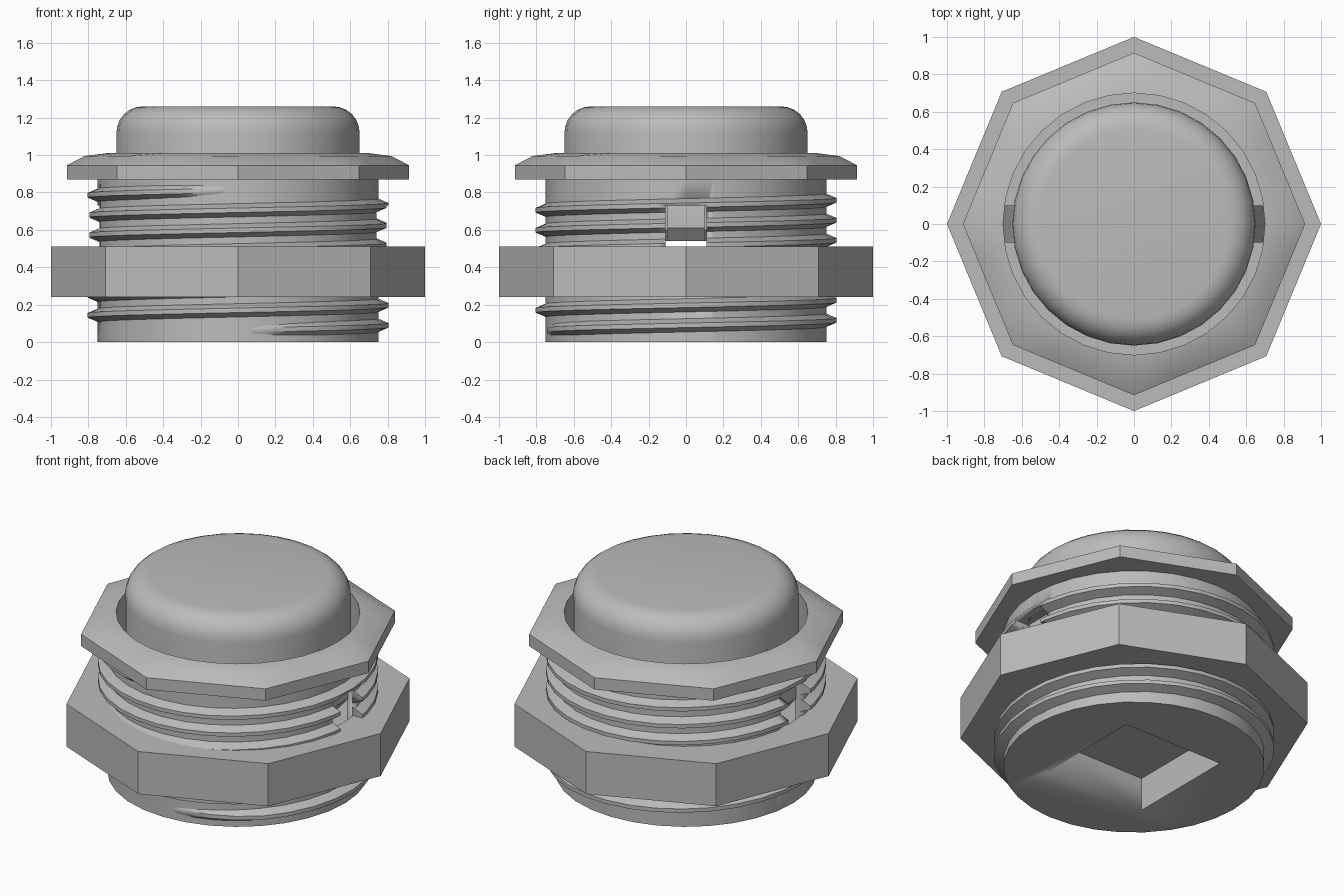
import bpy, bmesh, math
from mathutils import Vector

if "Cube" in bpy.data.objects:
    bpy.data.objects.remove(bpy.data.objects["Cube"])

N = 32
mat = bpy.data.materials.new("plain grey")
mat.diffuse_color = (0.5, 0.5, 0.5, 1)
mat.use_nodes = True
mat.node_tree.nodes["Principled BSDF"].inputs["Base Color"].default_value = mat.diffuse_color


def finish(name, bm, angle=35):
    bmesh.ops.recalc_face_normals(bm, faces=bm.faces[:])
    me = bpy.data.meshes.new(name)
    bm.to_mesh(me)
    bm.free()
    me.materials.append(mat)
    ob = bpy.data.objects.new(name, me)
    bpy.context.collection.objects.link(ob)
    bpy.ops.object.select_all(action='DESELECT')
    ob.select_set(True)
    bpy.context.view_layer.objects.active = ob
    bpy.ops.object.shade_smooth_by_angle(angle=math.radians(angle))
    return ob


def ring_points(r, z, octagon):
    pts = []
    for i in range(N):
        a = 2 * math.pi * i / N
        k = r
        if octagon:
            off = a % (math.pi / 4) - math.pi / 8
            k = r * math.cos(math.pi / 8) / math.cos(off)
        pts.append((k * math.cos(a), k * math.sin(a), z))
    return pts


def loft(name, rings, closed=False, angle=35):
    """rings: (radius, z, is_octagon); closed joins last to first, else ends are capped"""
    bm = bmesh.new()
    vs = [[bm.verts.new(p) for p in ring_points(*r)] for r in rings]
    for k in range(len(vs) if closed else len(vs) - 1):
        a, b = vs[k], vs[(k + 1) % len(vs)]
        for i in range(N):
            j = (i + 1) % N
            bm.faces.new((a[i], a[j], b[j], b[i]))
    if not closed:
        bm.faces.new(vs[0])
        bm.faces.new(vs[-1])
    return finish(name, bm, angle)


def box(name, size, loc):
    bm = bmesh.new()
    bmesh.ops.create_cube(bm, size=1)
    for v in bm.verts:
        v.co = Vector([v.co[i] * size[i] + loc[i] for i in range(3)])
    ob = finish(name, bm)
    ob.hide_render = True
    return ob


def cut(ob, cutter):
    m = ob.modifiers.new("cut", 'BOOLEAN')
    m.operation = 'DIFFERENCE'
    m.solver = 'EXACT'
    m.object = cutter
    bpy.context.view_layer.objects.active = ob
    bpy.ops.object.modifier_apply(modifier=m.name)


# hollow threaded barrel
barrel = loft("barrel", [(0.75, 0, False), (0.75, 0.88, False),
                         (0.70, 0.88, False), (0.70, 0.42, False)])

# helical thread, tapering into the barrel at both ends
bm = bmesh.new()
turns, pitch = 7, 0.107
steps = turns * N
rows = []
for s in range(steps + 1):
    a = -math.pi / 2 + 2 * math.pi * s / N
    z = 0.063 + pitch * s / N
    t = min(1, s / 4, (steps - s) / 4)
    crest = 0.742 + 0.063 * t
    rows.append([bm.verts.new((r * math.cos(a), r * math.sin(a), z + dz))
                 for r, dz in ((0.735, -0.042), (crest, -0.012),
                               (crest, 0.012), (0.735, 0.042))])
for p, q in zip(rows, rows[1:]):
    for i in range(4):
        j = (i + 1) % 4
        bm.faces.new((p[i], p[j], q[j], q[i]))
bm.faces.new(rows[0])
bm.faces.new(rows[-1])
thread = finish("thread", bm)

# side slots through barrel and thread, square socket underneath
slots = box("slot_cutter", (2, 0.22, 0.27), (0, 0, 0.595))
socket = box("socket_cutter", (0.70, 0.70, 0.42), (0, 0, 0))
cut(barrel, slots)
cut(barrel, socket)
cut(thread, slots)
for c in (slots, socket):
    bpy.data.objects.remove(c)

# eight-sided lock nut
loft("lock_nut", [(0.74, 0.24, False), (1.0, 0.24, True),
                  (1.0, 0.51, True), (0.74, 0.51, False)], closed=True)

# eight-sided bezel with chamfered top
loft("bezel", [(0.70, 0.87, False), (0.915, 0.87, True), (0.915, 0.945, True),
               (0.82, 0.995, True), (0.70, 1.01, False)], closed=True)

# round push cap with a rounded rim
arc = [(0.51 + 0.14 * math.cos(k * math.pi / 12),
        1.12 + 0.14 * math.sin(k * math.pi / 12), False) for k in range(7)]
loft("push_cap", [(0.60, 0.54, False), (0.65, 0.60, False)] + arc)

# retaining clips on the cap, sitting in the slots
clip = [(0.58, 0.54), (0.64, 0.54), (0.70, 0.61), (0.70, 0.73), (0.64, 1.0), (0.58, 1.0)]
for side, label in ((1, "right"), (-1, "left")):
    bm = bmesh.new()
    a = [bm.verts.new((side * x, -0.1, z)) for x, z in clip]
    b = [bm.verts.new((side * x, 0.1, z)) for x, z in clip]
    bm.faces.new(a)
    bm.faces.new(b)
    for i in range(len(clip)):
        j = (i + 1) % len(clip)
        bm.faces.new((a[i], a[j], b[j], b[i]))
    finish(label + "_clip", bm, 20)
